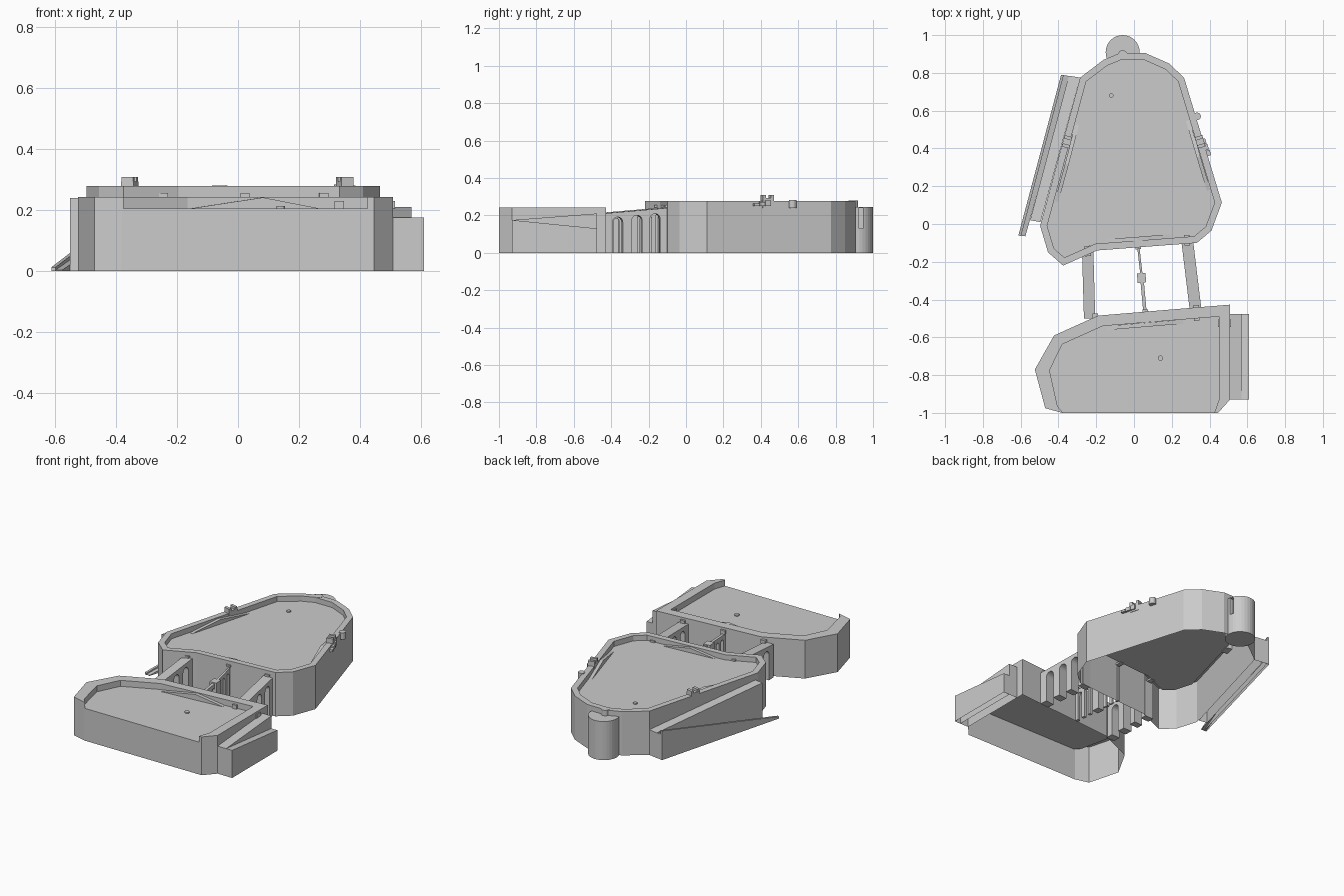
import bpy, bmesh, math
from mathutils import Vector

if "Cube" in bpy.data.objects:
    bpy.data.objects.remove(bpy.data.objects["Cube"])


def make(name, verts, faces):
    me = bpy.data.meshes.new(name)
    me.from_pydata([tuple(v) for v in verts], [], faces)
    bm = bmesh.new()
    bm.from_mesh(me)
    bmesh.ops.recalc_face_normals(bm, faces=bm.faces)
    bm.to_mesh(me)
    bm.free()
    ob = bpy.data.objects.new(name, me)
    bpy.context.collection.objects.link(ob)
    return ob


def offset(poly, d):
    """Inset a counter-clockwise outline by d."""
    out = []
    for i, p in enumerate(poly):
        p, a, b = Vector(p), Vector(poly[i - 1]), Vector(poly[(i + 1) % len(poly)])
        e, f = (p - a).normalized(), (b - p).normalized()
        n, m = Vector((-e.y, e.x)), Vector((-f.y, f.x))
        out.append(p + (n + m) * d / (1 + n.dot(m)))
    return out


def platform(name, outer, inner, top, floor, open_front=False):
    """Hollow walled terrace: outer wall, parapet and sunken floor, open below."""
    n = len(outer)
    verts = [(*p, z) for ring, z in ((outer, 0), (outer, top), (inner, top), (inner, floor)) for p in ring]
    faces = [list(range(3 * n, 4 * n))]
    for i in range(n - 1 if open_front else n):
        j = (i + 1) % n
        faces += [[k * n + i, k * n + j, k * n + n + j, k * n + n + i] for k in range(3)]
    if open_front:
        k = n - 1
        faces.append([k, 0, n, 2 * n, 3 * n, 3 * n + k, 2 * n + k, n + k])
    return make(name, verts, faces)


def prism(name, pts, ztops, z0=0.0, bottom=False):
    """Vertical-sided block with its own height at each corner."""
    n = len(pts)
    verts = [(*p, z0) for p in pts] + [(*p, z) for p, z in zip(pts, ztops)]
    faces = [[i, (i + 1) % n, n + (i + 1) % n, n + i] for i in range(n)]
    faces.append(list(range(n, 2 * n)))
    if bottom:
        faces.append(list(range(n)))
    return make(name, verts, faces)


def box(name, x, y, z0, z1, sx, sy, ang=0.0):
    c, s = math.cos(ang), math.sin(ang)
    pts = [(x + u * sx / 2 * c - v * sy / 2 * s, y + u * sx / 2 * s + v * sy / 2 * c)
           for u, v in ((-1, -1), (1, -1), (1, 1), (-1, 1))]
    return prism(name, pts, [z1] * 4, z0, True)


def cylinder(name, x, y, z0, z1, r, n=32):
    pts = [(x + r * math.cos(math.tau * i / n), y + r * math.sin(math.tau * i / n)) for i in range(n)]
    return prism(name, pts, [z1] * n, z0, True)


def bridge(name, p, q, width, zp, zq, arch=0.055):
    """Sloping bridge from p to q carried on three round arches."""
    p, q = Vector(p), Vector(q)
    length = (q - p).length
    d = (q - p).normalized()
    side = Vector((-d.y, d.x)) * width / 2
    prof = [(0, 0)]
    for f in (0.2, 0.48, 0.78):
        c, r = f * length, arch / 2
        spring = zp + (zq - zp) * f - 0.025 - r
        prof.append((c - r, 0))
        prof += [(c - r * math.cos(math.pi * k / 8), spring + r * math.sin(math.pi * k / 8)) for k in range(9)]
        prof.append((c + r, 0))
    prof += [(length, 0), (length, zq), (0, zp)]
    n = len(prof)
    verts = [(*(p + d * s + side * k), z) for k in (-1, 1) for s, z in prof]
    faces = [list(range(n)), list(range(n, 2 * n))]
    faces += [[i, (i + 1) % n, n + (i + 1) % n, n + i] for i in range(n)]
    return make(name, verts, faces)


def wall_ramp(name, a, peak, b, width, z0, z1):
    """Double-sided ramp on the inside of a parapet, highest in the middle."""
    a, m, b = Vector(a), Vector(peak), Vector(b)
    d = (b - a).normalized()
    w = Vector((-d.y, d.x)) * width
    for tag, s in (("a", a), ("b", b)):
        prism(f"{name}_{tag}", [s, m, m + w, s + w], [z0 + 0.001, z1, z1, z0 + 0.001], z0, True)


# upper terrace
upper = [(-.497, -.01), (-.455, -.15), (-.375, -.22), (-.195, -.14), (.333, -.1), (.41, -.035),
         (.465, .113), (.265, .775), (.185, .85), (.06, .905), (-.075, .905), (-.16, .87), (-.285, .775)]
platform("upper_terrace", upper, offset(upper, .036), .278, .245)

# lower terrace with an open front edge
low_out = [(.445, -1), (.508, -.93), (.508, -.427), (-.19, -.485), (-.423, -.59),
           (-.525, -.77), (-.47, -.975), (-.38, -1)]
low_in = [(.425, -1), (.45, -.93), (.45, -.49), (-.165, -.54), (-.38, -.637),
          (-.447, -.775), (-.405, -.965), (-.375, -1)]
platform("lower_terrace", low_out, low_in, .243, .205, True)

# round tower at the back with a narrow niche
tower = cylinder("round_tower", -.06, .91, 0, .245, .09)
cutter = box("niche_cutter", .03, .935, .13, .24, .05, .022)
cutter.hide_render = True
cutter.hide_viewport = True
cut = tower.modifiers.new("niche", "BOOLEAN")
cut.operation, cut.object, cut.solver = "DIFFERENCE", cutter, "EXACT"
cylinder("tower_pier", -.06, .895, .24, .28, .025, 16)

# arched bridges
bridge("left_bridge", (-.245, -.15), (-.235, -.5), .06, .24, .21)
bridge("right_bridge", (.283, -.1), (.325, -.445), .062, .24, .21)
bridge("ruined_bridge_lower", (.042, -.29), (.058, -.465), .018, .212, .205, .03)
bridge("ruined_bridge_upper", (.022, -.115), (.042, -.29), .012, .235, .212, .03)
box("ruined_bridge_pier", .04, -.285, 0, .218, .045, .05, .08)

# switchback ramp on the right of the lower terrace
prism("right_ramp_inner", [(.508, -.93), (.568, -.93), (.568, -.477), (.508, -.477)], [.175, .175, .21, .21])
prism("right_ramp_outer", [(.568, -.93), (.61, -.93), (.61, -.477), (.568, -.477)], [.175, .175, .13, .13])

# long switchback ramp on the left of the upper terrace
prism("left_ramp_inner", [(-.55, .02), (-.495, .01), (-.285, .775), (-.345, .785)], [.24, .24, .16, .16])
prism("left_ramp_outer", [(-.61, -.06), (-.575, -.065), (-.34, .783), (-.383, .79)], [.004, .004, .16, .16])
prism("left_ramp_kerb", [(-.612, -.06), (-.598, -.065), (-.372, .788), (-.386, .79)], [.012, .012, .185, .185])

# gatehouses on the upper parapet
for name, x, ang in (("left_gatehouse", -.355, -.26), ("right_gatehouse", .35, .29)):
    box(name, x, .435, .24, .293, .042, .062, ang)
    for k in (-1, 1):
        box(f"{name}_post", x - k * .022 * math.sin(ang), .435 + k * .022 * math.cos(ang),
            .29, .308, .04, .018, ang)

# small turret and steps outside the right parapet
cylinder("side_turret", .334, .57, .24, .283, .02, 16)
for i in range(3):
    box("side_step", .366 + i * .012, .435 - i * .03, .25, .28 - i * .008, .03, .03, .29)

# small gateways through the parapets
for x, y, z, t in ((-.205, -.512, .205, .075), (.062, -.493, .205, .082), (.33, -.471, .205, .082),
                   (-.245, -.143, .243, .055), (.022, -.106, .243, .055), (.28, -.086, .243, .055)):
    box("gateway", x, y, z, z + (.024 if z < .22 else .012), .03, t, .05)
box("ramp_gateway", .479, -.525, .205, .23, .07, .04)

# ramps up to the parapet walks
wall_ramp("lower_walk_ramp", (-.15, -.54), (.08, -.521), (.26, -.506), -.022, .205, .241)
wall_ramp("upper_left_ramp", (-.42, .12), (-.365, .32), (-.31, .53), -.02, .245, .274)
wall_ramp("upper_right_ramp", (.405, .18), (.351, .36), (.294, .55), .02, .245, .274)
wall_ramp("upper_front_ramp", (-.14, -.10), (.02, -.088), (.2, -.074), .02, .245, .274)

# low wells on the floors
cylinder("lower_well", .14, -.71, .203, .213, .014, 12)
cylinder("upper_well", -.12, .68, .243, .253, .012, 12)
